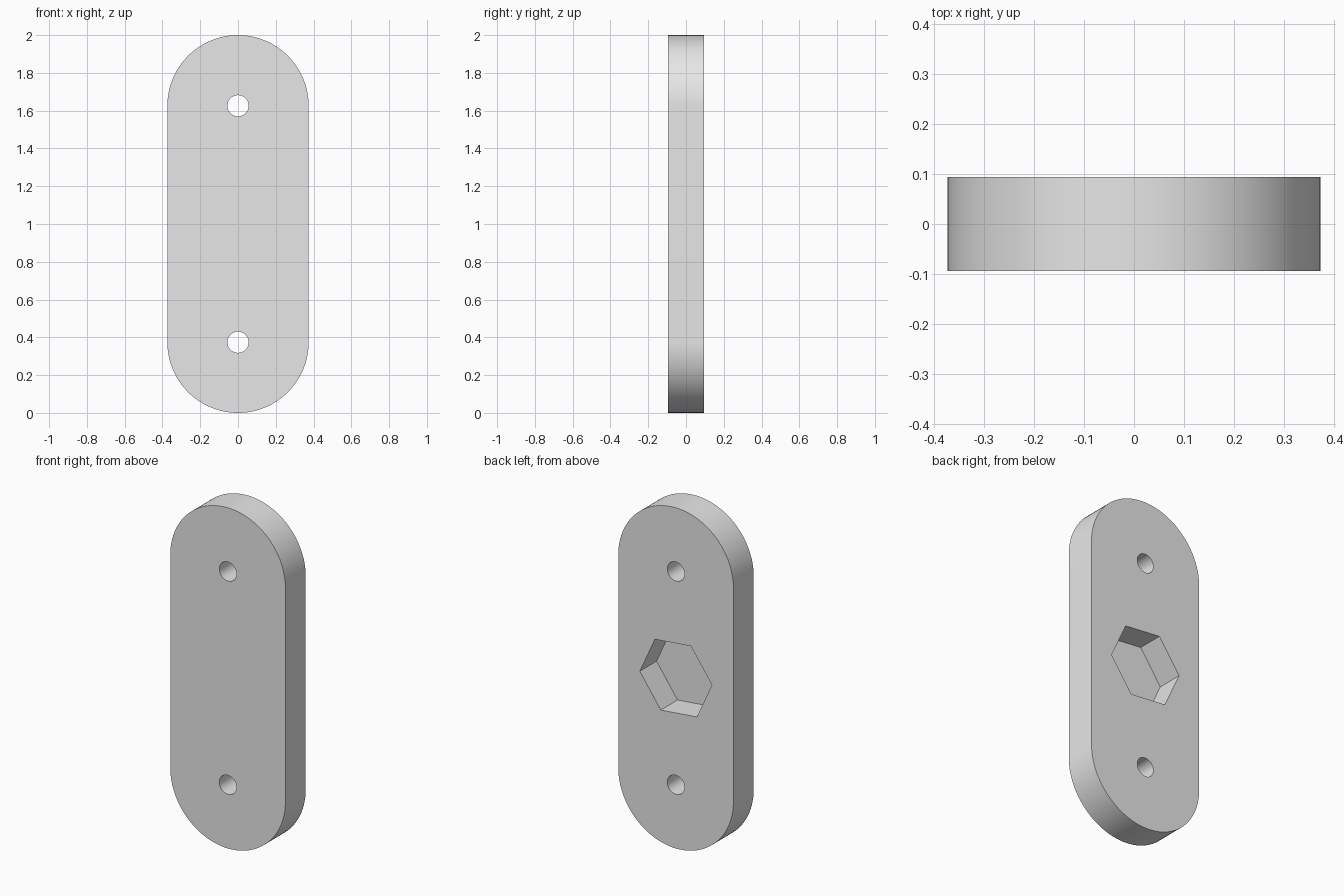
import bpy
import bmesh
from math import cos, sin, pi, radians

cube = bpy.data.objects.get("Cube")
if cube:
    bpy.data.objects.remove(cube, do_unlink=True)

END_R = 0.374        # radius of the rounded ends
HALF_T = 0.094       # half the plate thickness
HOLE_R = 0.056
HEX_R = 0.235
POCKET_DEPTH = 0.155
END_HEIGHTS = (END_R, 2 - END_R)

grey = bpy.data.materials.new("plain grey")
grey.use_nodes = True
colour = (0.8, 0.8, 0.8, 1)
grey.diffuse_color = colour
grey.node_tree.nodes["Principled BSDF"].inputs["Base Color"].default_value = colour


def arc(cz, radius, start, sweep, steps):
    """Points along an arc centred on x = 0 at height cz."""
    return [(radius * cos(start + sweep * i / steps),
             cz + radius * sin(start + sweep * i / steps)) for i in range(steps + 1)]


def prism(name, outline, y0, y1):
    """Extrude an x-z outline from y0 to y1."""
    bm = bmesh.new()
    face = bm.faces.new([bm.verts.new((x, y0, z)) for x, z in outline])
    extruded = bmesh.ops.extrude_face_region(bm, geom=[face])["geom"]
    moved = [v for v in extruded if isinstance(v, bmesh.types.BMVert)]
    bmesh.ops.translate(bm, verts=moved, vec=(0, y1 - y0, 0))
    bmesh.ops.recalc_face_normals(bm, faces=bm.faces)
    mesh = bpy.data.meshes.new(name)
    bm.to_mesh(mesh)
    bm.free()
    mesh.materials.append(grey)
    obj = bpy.data.objects.new(name, mesh)
    bpy.context.collection.objects.link(obj)
    return obj


# Plate with two rounded ends
low, high = END_HEIGHTS
outline = arc(high, END_R, 0, pi, 48) + arc(low, END_R, pi, pi, 48)
plate = prism("plate", outline, -HALF_T, HALF_T)

# Cutters: two through holes and a slightly turned hexagonal pocket in the back
cutters = [prism("hole_cutter", arc(z, HOLE_R, 0, 2 * pi, 48)[:-1], -0.2, 0.2)
           for z in END_HEIGHTS]
hexagon = arc(1, HEX_R, radians(-5.4), 2 * pi, 6)[:-1]
cutters.append(prism("pocket_cutter", hexagon, HALF_T - POCKET_DEPTH, 0.2))

bpy.ops.object.select_all(action="DESELECT")
plate.select_set(True)
bpy.context.view_layer.objects.active = plate
for cutter in cutters:
    cut = plate.modifiers.new(cutter.name, "BOOLEAN")
    cut.operation = "DIFFERENCE"
    cut.solver = "EXACT"
    cut.object = cutter
    bpy.ops.object.modifier_apply(modifier=cut.name)
    bpy.data.objects.remove(cutter, do_unlink=True)

# Smooth rounded walls, sharp rims
bpy.ops.object.shade_smooth_by_angle(angle=radians(30))
